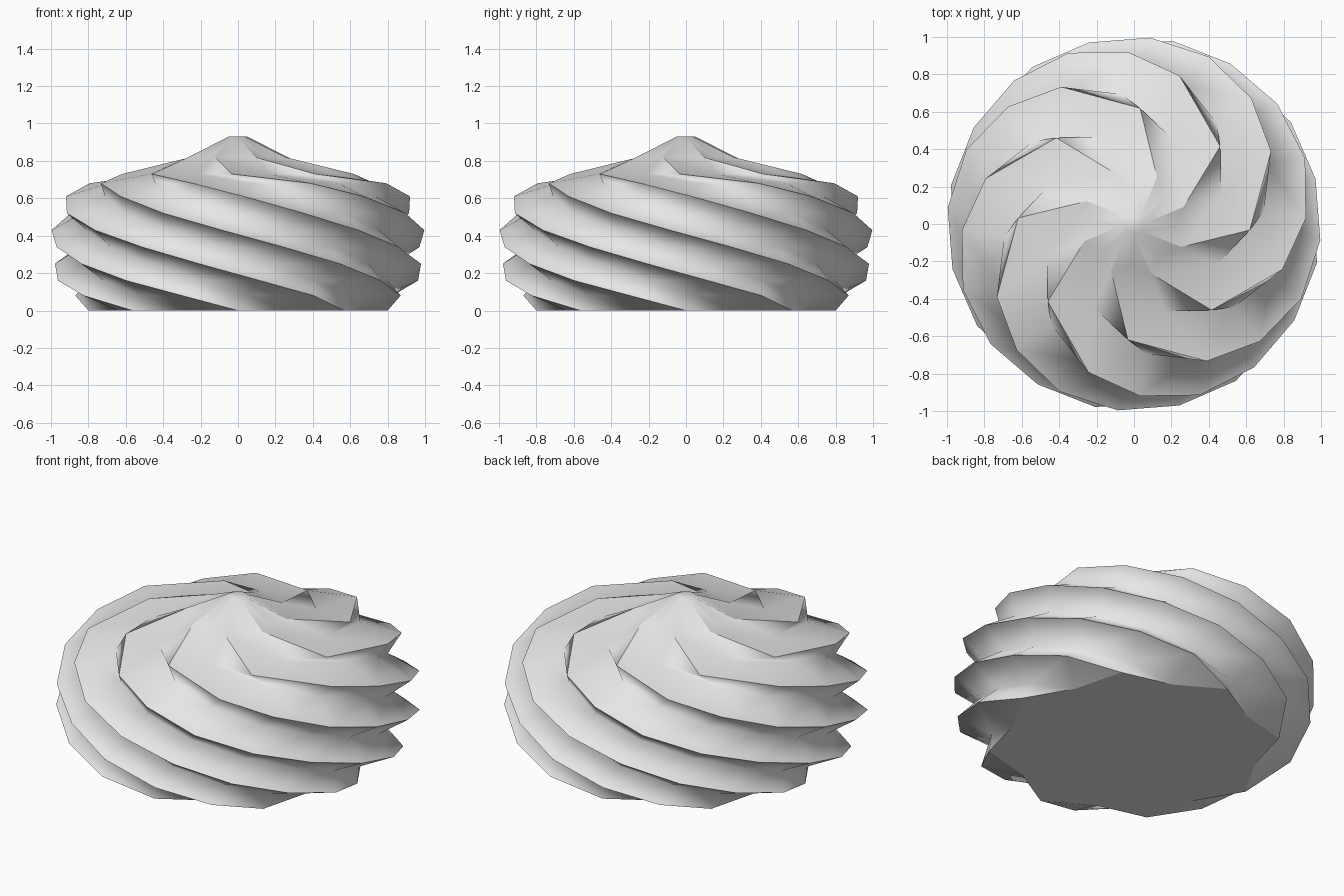
import bpy
import bmesh
from math import cos, sin, radians

cube = bpy.data.objects.get("Cube")
if cube:
    bpy.data.objects.remove(cube, do_unlink=True)

RIDGES = 8
STEP = 360 / RIDGES

# Swirl rings from tip to base: height, ridge radius, ridge angle, valley ratio
RINGS = [
    (0.93, 0.05, 0, 0.9),
    (0.82, 0.28, 19, 0.8),
    (0.73, 0.62, 42, 0.8),
    (0.68, 0.83, 73, 0.84),
    (0.61, 0.92, 92, 0.85),
    (0.52, 0.98, 111, 0.85),
    (0.43, 1.00, 130, 0.85),
    (0.34, 1.00, 149, 0.85),
    (0.25, 1.00, 168, 0.85),
    (0.16, 0.97, 187, 0.85),
    (0.08, 0.92, 206, 0.85),
    (0.00, 0.80, 225, 0.87),
]


def make_material(name, color):
    mat = bpy.data.materials.new(name)
    mat.use_nodes = True
    mat.diffuse_color = color
    mat.node_tree.nodes["Principled BSDF"].inputs["Base Color"].default_value = color
    return mat


bm = bmesh.new()
rows = []
for z, radius, angle, ratio in RINGS:
    row = []
    for i in range(RIDGES * 2):
        # Even points are ridges, odd points are valleys
        r = radius * (ratio if i % 2 else 1)
        a = radians(angle + i * STEP / 2)
        row.append(bm.verts.new((r * cos(a), r * sin(a), z)))
    rows.append(row)

# Twisted sides
n = RIDGES * 2
for upper, lower in zip(rows, rows[1:]):
    for i in range(n):
        j = (i + 1) % n
        bm.faces.new((upper[i], lower[i], lower[j], upper[j]))

# Tip and base caps
bm.faces.new(rows[0])
base = bm.faces.new(rows[-1][::-1])

for face in bm.faces:
    face.smooth = True

# Crisp ridges and a crisp base rim
for upper, lower in zip(rows, rows[1:]):
    for i in range(0, n, 2):
        bm.edges.get((upper[i], lower[i])).smooth = False
for edge in base.edges:
    edge.smooth = False

bmesh.ops.triangulate(bm, faces=[f for f in bm.faces if len(f.verts) == 4],
                      quad_method='SHORT_EDGE')
bm.normal_update()

mesh = bpy.data.meshes.new("cream_swirl")
bm.to_mesh(mesh)
bm.free()
mesh.materials.append(make_material("cream_white", (0.8, 0.8, 0.8, 1)))
swirl = bpy.data.objects.new("cream_swirl", mesh)
bpy.context.collection.objects.link(swirl)
